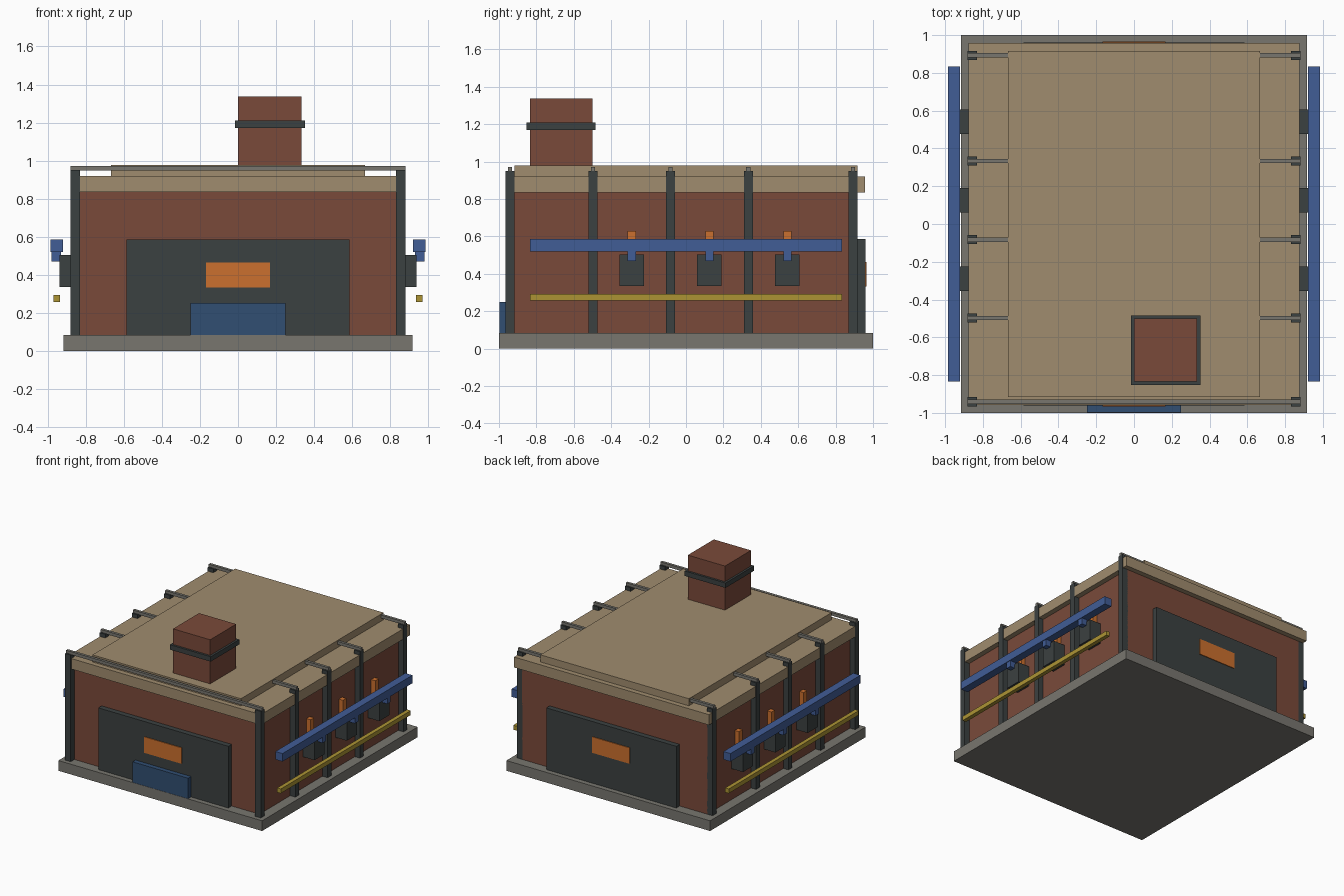
import bpy, bmesh, random
from mathutils import Vector

random.seed(4)
cube = bpy.data.objects.get("Cube")
if cube:
    bpy.data.objects.remove(cube, do_unlink=True)


def material(name, rgb):
    lin = [((c / 255 + 0.055) / 1.055) ** 2.4 for c in rgb] + [1.0]
    m = bpy.data.materials.new(name)
    m.use_nodes = True
    m.diffuse_color = lin
    m.node_tree.nodes["Principled BSDF"].inputs["Base Color"].default_value = lin
    return m


BRICK = material("red_brick", (122, 74, 58))
TAN = material("tan_clay", (160, 140, 110))
GREY = material("grey_stone", (120, 118, 111))
DARK = material("dark_iron", (59, 65, 65))
BLUE = material("blue_paint", (65, 93, 150))
NAVY = material("navy_paint", (49, 78, 114))
ORANGE = material("orange_glow", (203, 112, 46))
YELLOW = material("yellow_paint", (172, 148, 52))


def finish(name, bm, mats):
    mesh = bpy.data.meshes.new(name)
    bm.to_mesh(mesh)
    bm.free()
    for m in mats:
        mesh.materials.append(m)
    ob = bpy.data.objects.new(name, mesh)
    bpy.context.collection.objects.link(ob)
    return ob


def box(name, mat, x, y, z):
    """Box spanning the given (low, high) ranges."""
    bm = bmesh.new()
    bmesh.ops.create_cube(bm, size=1)
    for v in bm.verts:
        v.co = [sum(r) / 2 + c * (r[1] - r[0]) for r, c in zip((x, y, z), v.co)]
    return finish(name, bm, [mat])


def side_pair(name, mat, x, y, z):
    box(name + "_left", mat, x, y, z)
    box(name + "_right", mat, (-x[1], -x[0]), y, z)


def brick_panel(bm, corner, u, v, width, height):
    """Running-bond bricks: each cell is inset, its rim becomes mortar."""
    corner, u, v = Vector(corner), Vector(u), Vector(v)
    rows = round(height / 0.0835)
    step, rise = width / round(width / 0.167), height / rows
    cells = []
    for r in range(rows):
        start = -step / 2 if r % 2 else 0
        while start < width - 0.001:
            a, b = max(start, 0), min(start + step, width)
            pts = ((a, r), (b, r), (b, r + 1), (a, r + 1))
            cells.append(bm.faces.new(
                [bm.verts.new(corner + u * p + v * q * rise) for p, q in pts]))
            start += step
    rim = bmesh.ops.inset_individual(bm, faces=cells, thickness=0.011)["faces"]
    for f in rim:
        f.material_index = random.choice((1, 1, 2))


def brick_block(name, x, y, z, top=False):
    (x0, x1), (y0, y1), (z0, z1) = x, y, z
    w, d, h = x1 - x0, y1 - y0, z1 - z0
    up = (0, 0, 1)
    bm = bmesh.new()
    brick_panel(bm, (x0, y0, z0), (1, 0, 0), up, w, h)
    brick_panel(bm, (x1, y1, z0), (-1, 0, 0), up, w, h)
    brick_panel(bm, (x1, y0, z0), (0, 1, 0), up, d, h)
    brick_panel(bm, (x0, y1, z0), (0, -1, 0), up, d, h)
    if top:
        brick_panel(bm, (x0, y0, z1), (1, 0, 0), (0, 1, 0), w, d)
    finish(name, bm, [BRICK, TAN, GREY])


# Base, brick walls and roof
FLOOR = 0.083
box("base_slab", GREY, (-0.917, 0.917), (-1, 1), (0, FLOOR))
brick_block("brick_walls", (-0.835, 0.835), (-0.917, 0.917), (FLOOR, 0.835))
box("roof_slab", TAN, (-0.877, 0.877), (-0.958, 0.958), (0.835, 0.92))
box("upper_roof", TAN, (-0.668, 0.668), (-0.917, 0.917), (0.92, 0.978))

# Chimney
brick_block("chimney", (0, 0.334), (-0.835, -0.501), (0.92, 1.337), top=True)
box("chimney_collar", DARK, (-0.017, 0.351), (-0.852, -0.484), (1.17, 1.21))

# Doors at both ends, with glowing ports
for name, s in (("front", -1), ("back", 1)):
    def depth(a, b):
        return tuple(sorted((s * a, s * b)))
    box(name + "_door", DARK, (-0.585, 0.585), depth(0.9, 0.96), (FLOOR, 0.585))
    box(name + "_port", ORANGE, (-0.168, 0.168), depth(0.955, 0.966), (0.333, 0.463))
box("front_step", NAVY, (-0.25, 0.25), (-0.998, -0.95), (FLOOR, 0.25))

# Iron posts joined over the roof by tie rods
for i, y in enumerate((-0.941, -0.497, -0.083, 0.333, 0.893)):
    side_pair(f"post_{i}", DARK, (0.83, 0.881), (y - 0.024, y + 0.024), (FLOOR, 0.95))
    box(f"tie_rod_{i}", GREY, (-0.881, 0.881), (y - 0.011, y + 0.011), (0.947, 0.972))

# Side supply rails
side_pair("blue_rail", BLUE, (0.921, 0.985), (-0.835, 0.835), (0.52, 0.585))
side_pair("yellow_pipe", YELLOW, (0.937, 0.97), (-0.835, 0.835), (0.257, 0.293))

# Burners hung below the rails
for i, y in enumerate((-0.29, 0.125, 0.542)):
    small = (y - 0.022, y + 0.022)
    side_pair(f"burner_{i}", DARK, (0.83, 0.938), (y - 0.065, y + 0.065), (0.335, 0.503))
    side_pair(f"burner_feed_{i}", BLUE, (0.93, 0.98), small, (0.47, 0.53))
    side_pair(f"burner_flame_{i}", ORANGE, (0.83, 0.872), small, (0.5, 0.63))
